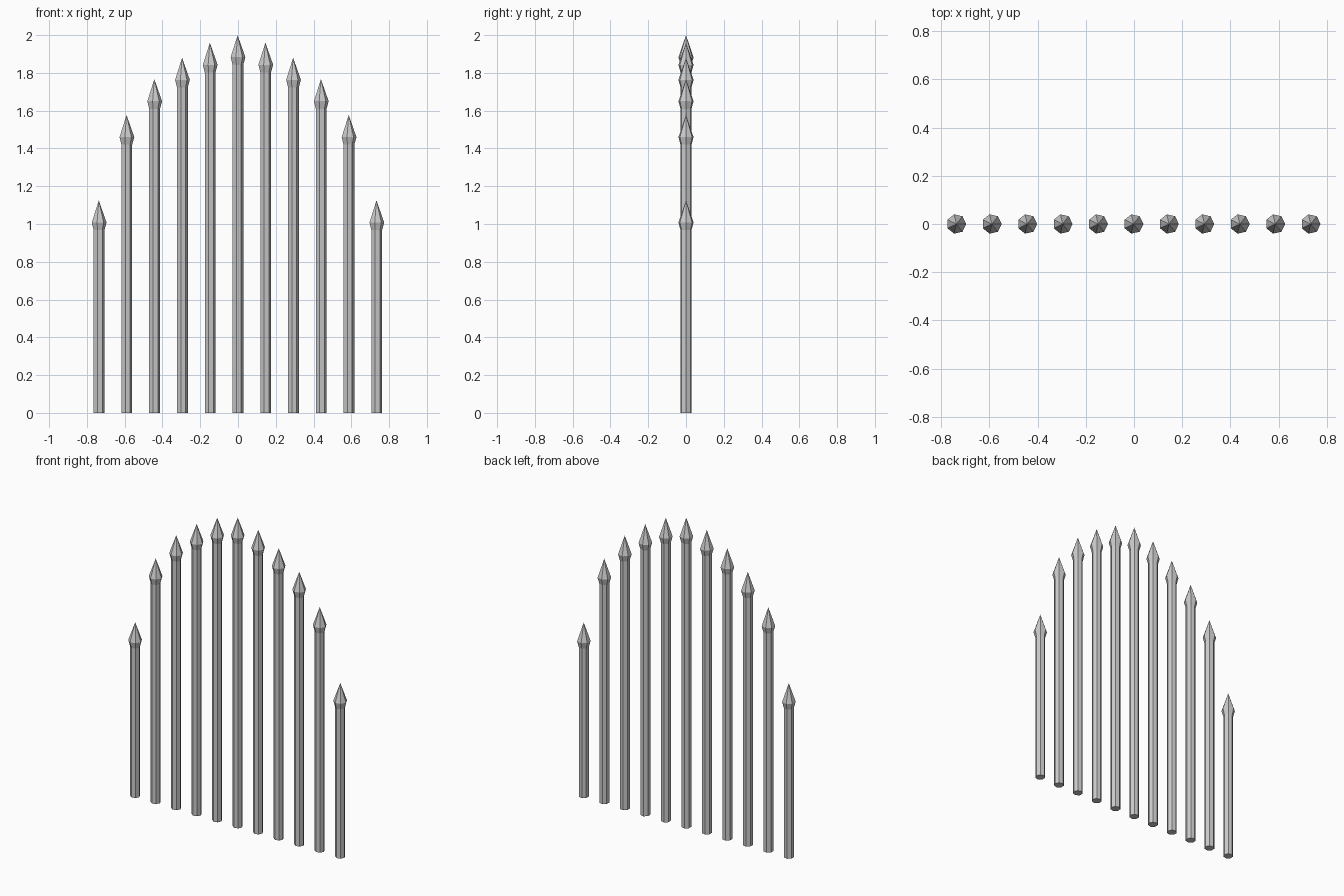
import bpy, bmesh, math

if "Cube" in bpy.data.objects:
    bpy.data.objects.remove(bpy.data.objects["Cube"])

SIDES = 7
SPACING = 0.147
X_SHIFT = -0.002            # odd-sided bars are slightly off-centre
TIPS = [2.0, 1.96, 1.88, 1.767, 1.577, 1.125]   # centre bar outwards


def lathe(name, profile, x):
    """Seven-sided flat-faced solid from (radius, z) pairs; radius 0 is a point."""
    bm = bmesh.new()
    rings = []
    for r, z in profile:
        if r == 0:
            rings.append([bm.verts.new((0, 0, z))] * SIDES)
        else:
            rings.append([bm.verts.new((r * math.cos(math.tau * i / SIDES),
                                        r * math.sin(math.tau * i / SIDES), z))
                          for i in range(SIDES)])
    for low, high in zip(rings, rings[1:]):
        for i in range(SIDES):
            j = (i + 1) % SIDES
            quad = [low[i], low[j], high[j], high[i]]
            bm.faces.new(list(dict.fromkeys(quad)))
    if profile[0][0] > 0:
        bm.faces.new(rings[0][::-1])
    bmesh.ops.recalc_face_normals(bm, faces=bm.faces)
    mesh = bpy.data.meshes.new(name)
    bm.to_mesh(mesh)
    bm.free()
    obj = bpy.data.objects.new(name, mesh)
    obj.location.x = x
    bpy.context.collection.objects.link(obj)


# Row of spear-tipped bars, mirrored about the tallest one
for k in range(-5, 6):
    tip = TIPS[abs(k)]
    flare = tip - 0.117     # widest level of the spear head
    lathe(f"fence_bar_{k + 6}",
          [(0.03, 0), (0.03, flare - 0.04), (0.041, flare), (0, tip)],
          k * SPACING + X_SHIFT)
